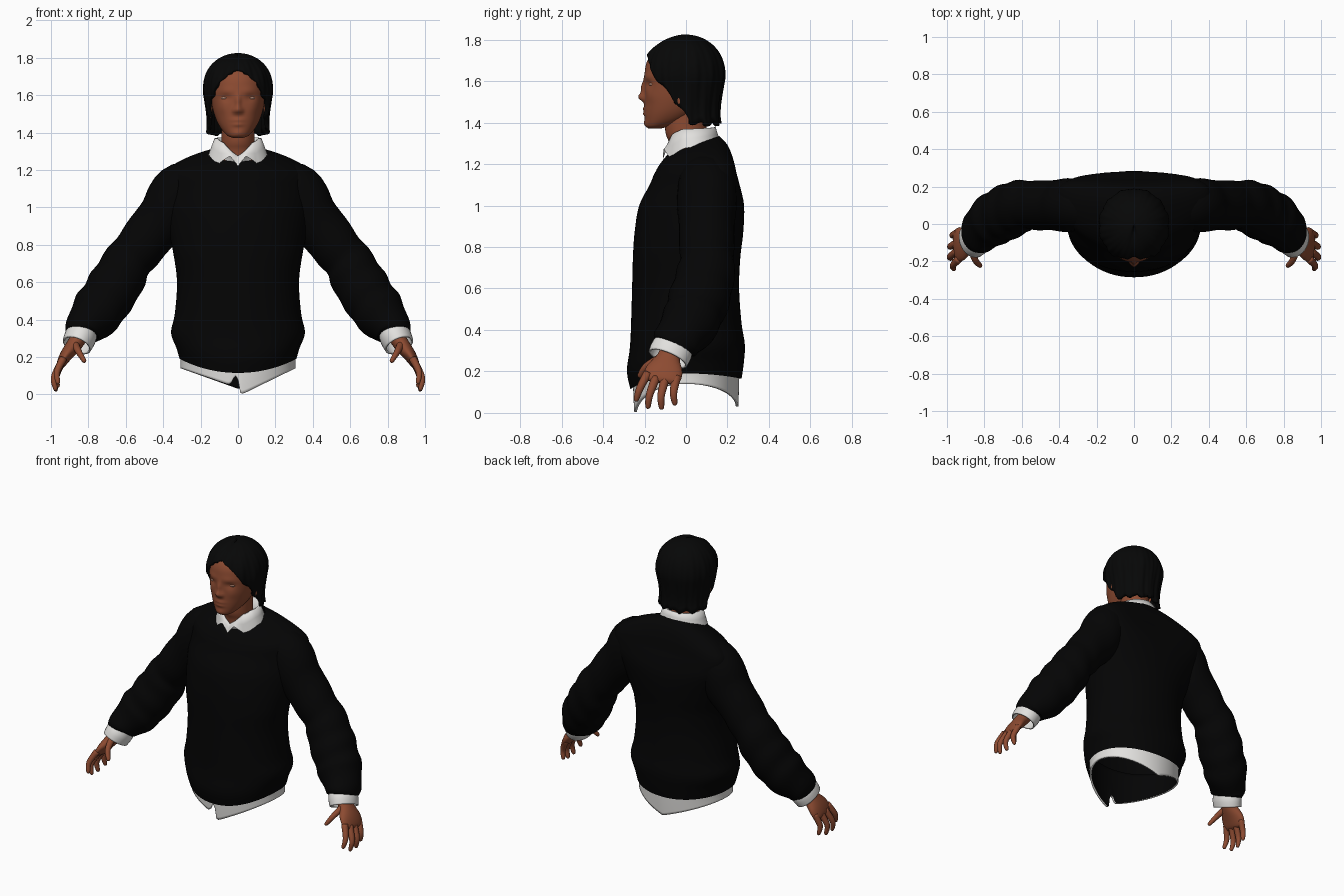
import bpy, math
from math import sin, cos, pi, exp, sqrt
from mathutils import Vector

if "Cube" in bpy.data.objects:
    bpy.data.objects.remove(bpy.data.objects["Cube"])


def material(name, rgb):
    m = bpy.data.materials.new(name)
    m.diffuse_color = (*rgb, 1)
    m.use_nodes = True
    m.node_tree.nodes["Principled BSDF"].inputs["Base Color"].default_value = m.diffuse_color
    return m


KNIT = material("black_knit", (0.0013, 0.0013, 0.0014))
HAIR = material("black_hair", (0.002, 0.0021, 0.0021))
SKIN = material("brown_skin", (0.265, 0.07, 0.031))
WHITE = material("white_cotton", (0.76, 0.75, 0.73))
EYE = material("pale_eye", (0.4, 0.22, 0.16))


def table(pts, x):
    """Piecewise linear lookup."""
    for (x0, y0), (x1, y1) in zip(pts, pts[1:]):
        if x <= x1:
            return y0 + (y1 - y0) * (x - x0) / (x1 - x0)
    return pts[-1][1]


def smooth_rows(rows, steps):
    """Catmull-Rom interpolation of rows of numbers."""
    out = []
    n = len(rows)
    for i in range(n - 1):
        p = [rows[max(0, min(n - 1, i + k))] for k in (-1, 0, 1, 2)]
        for s in range(steps):
            t = s / steps
            out.append([0.5 * (2 * b + (c - a) * t + (2 * a - 5 * b + 4 * c - d) * t * t
                               + (3 * b - a - 3 * c + d) * t ** 3) for a, b, c, d in zip(*p)])
    return out + [list(rows[-1])]


def skin_rings(name, rings, mat, caps=(False, False), mirror=False):
    """Mesh from a stack of closed rings."""
    n = len(rings[0])
    verts = [v for r in rings for v in r]
    faces = [(i * n + j, i * n + (j + 1) % n, (i + 1) * n + (j + 1) % n, (i + 1) * n + j)
             for i in range(len(rings) - 1) for j in range(n)]
    if caps[0]:
        faces.append(tuple(reversed(range(n))))
    if caps[1]:
        faces.append(tuple(range(len(verts) - n, len(verts))))
    me = bpy.data.meshes.new(name)
    me.from_pydata([tuple(v) for v in verts], [], faces)
    me.materials.append(mat)
    me.shade_smooth()
    ob = bpy.data.objects.new(name, me)
    bpy.context.collection.objects.link(ob)
    if mirror:
        ob.modifiers.new("mirror", 'MIRROR')
    return ob


def loft(name, rows, mat, fix=None, segs=64, steps=4, p=2.0, caps=(False, False)):
    """Rows of (z, half width, front y, back y), bottom up, as stacked superellipses."""
    rings = []
    for z, hx, yf, yb in smooth_rows(rows, steps):
        ring = []
        for j in range(segs):
            a = 2 * pi * j / segs
            c, s = cos(a), sin(a)
            x = hx * math.copysign(abs(c) ** (2 / p), c)
            y = (yf + yb) / 2 + (yb - yf) / 2 * math.copysign(abs(s) ** (2 / p), s)
            v = Vector((x, y, z))
            ring.append(fix(v, c, s) if fix else v)
        rings.append(ring)
    return skin_rings(name, rings, mat, caps)


def tube(name, rows, mat, segs=20, steps=4, fold=0.0, caps=(True, True)):
    """Mirrored tube; rows of (x, y, z, radius along y, radius across)."""
    pts = smooth_rows(rows, steps)
    rings = []
    for i, (x, y, z, ru, rv) in enumerate(pts):
        t = (Vector(pts[min(i + 1, len(pts) - 1)][:3]) - Vector(pts[max(i - 1, 0)][:3])).normalized()
        u = Vector((0, 1, 0))
        u = (u - t * u.dot(t)).normalized()
        w = t.cross(u)
        ring = []
        for j in range(segs):
            a = 2 * pi * j / segs
            k = 1 + fold * min(1, i / 15) * sin(i * 0.95 + 1.2 * sin(a) + 0.6 * sin(2 * a))
            ring.append(Vector((x, y, z)) + u * (ru * k * cos(a)) + w * (rv * k * sin(a)))
        rings.append(ring)
    return skin_rings(name, rings, mat, caps, mirror=True)


def ball(name, loc, scale, mat):
    """Mirrored ellipsoid."""
    rings = []
    for i in range(13):
        b = -pi / 2 + pi * i / 12
        r = max(cos(b), 0.01)
        rings.append([(loc[0] + scale[0] * r * cos(2 * pi * j / 20), loc[1] + scale[1] * r * sin(2 * pi * j / 20),
                       loc[2] + scale[2] * sin(b)) for j in range(20)])
    return skin_rings(name, rings, mat, (True, True), mirror=True)


# Sweater body: hem dips at front, shoulders sit back, neckline tilts
def shape_body(v, c, s):
    z = v.z
    hem = max(0, (0.35 - z) / 0.16)
    v.z -= hem * s * s * (0.075 if s < 0 else 0.025)
    v.y += 0.6 * v.x ** 2 * min(1, max(0, (z - 0.75) / 0.3))
    v.z += max(0, (z - 1.15) / 0.14) * 0.36 * (v.y - 0.035)
    return v


loft("sweater_body", [
    (0.19, .312, -.268, .268), (0.25, .33, -.285, .278), (0.33, .358, -.27, .284), (0.43, .338, -.265, .268),
    (0.6, .326, -.26, .256), (0.75, .345, -.256, .262), (0.87, .37, -.248, .276), (1.0, .395, -.226, .28),
    (1.1, .41, -.175, .258), (1.165, .41, -.15, .238), (1.205, .36, -.138, .225), (1.25, .265, -.118, .2),
    (1.29, .145, -.09, .16)], KNIT, shape_body, p=2.1)

# Sleeves
tube("sleeve", [
    (.20, .09, 1.14, .11, .10), (.305, .10, 1.095, .14, .145), (.39, .10, .955, .14, .145), (.515, .10, .80, .13, .13),
    (.59, .10, .705, .135, .13), (.645, .08, .605, .145, .142), (.705, .05, .51, .145, .14),
    (.762, .015, .43, .137, .137), (.828, -.045, .345, .117, .1), (.84, -.06, .318, .102, .085)],
    KNIT, segs=32, steps=5, fold=0.03)

# Shirt cuffs
tube("shirt_cuff", [(.82, -.045, .35, .088, .075), (.843, -.068, .305, .102, .085),
                    (.862, -.088, .262, .1, .08)], WHITE, segs=32, caps=(True, False)
     ).modifiers.new("thickness", 'SOLIDIFY').thickness = 0.01


# Shirt tail with an open front, dark on the inside
def shape_tail(v, c, s):
    w = max(0, (0.3 - v.z) / 0.16)
    drop = 1 - abs(c)
    if s < 0:
        drop *= 0.15 if v.x > 0 else 0.105
        drop -= 0.06 * exp(-((v.x + 0.012) / 0.02) ** 2)
    else:
        drop *= 0.11
    v.z -= w * drop
    return v


tail = loft("shirt_tail", [(0.14, .308, -.25, .252), (0.2, .308, -.255, .256), (0.3, .318, -.255, .26)],
            WHITE, shape_tail, segs=160)
tail.data.materials.append(KNIT)
sol = tail.modifiers.new("thickness", 'SOLIDIFY')
sol.thickness = 0.012
sol.material_offset = 1

# Shirt collar: inner stand, rolled top, pointed fall
TOP = [(0, 1.275), (.3, 1.30), (.7, 1.345), (1.2, 1.368), (pi, 1.378)]
FALL = [(0, 1.222), (.28, 1.275), (.72, 1.232), (1.3, 1.275), (pi, 1.318)]


def collar_ring(rx, ry, height):
    ring = []
    for j in range(96):
        th = 2 * pi * j / 96
        a = abs((th + pi / 2 + pi) % (2 * pi) - pi)
        ring.append((rx * cos(th), 0.025 + ry * sin(th), height(a)))
    return ring


skin_rings("shirt_collar", [
    collar_ring(.158, .137, lambda a: table(FALL, a)),
    collar_ring(.142, .127, lambda a: .5 * (table(FALL, a) + table(TOP, a))),
    collar_ring(.125, .118, lambda a: table(TOP, a)),
    collar_ring(.115, .11, lambda a: table(TOP, a)),
    collar_ring(.108, .10, lambda a: table(TOP, a) - 0.09)], WHITE)

# Neck
loft("neck", [(1.2, .11, -.075, .12), (1.3, .092, -.082, .11), (1.36, .088, -.1, .1), (1.5, .09, -.1, .1)],
     SKIN, segs=40, caps=(True, True))

# Head with sculpted face: (x, z, x spread, z spread, push forward)
FACE = [(0, 1.522, .02, .02, .027), (0, 1.565, .014, .035, .017), (.02, 1.515, .012, .012, .009),
        (.06, 1.622, .05, .02, .005), (.066, 1.586, .028, .018, -.010), (0, 1.466, .035, .009, .008),
        (0, 1.443, .03, .010, .008), (0, 1.395, .03, .018, .007), (.085, 1.53, .03, .03, .005)]


def shape_face(v, c, s):
    if s < 0:
        x, z = abs(v.x), v.z
        v.y -= sum(a * exp(-((x - x0) / sx) ** 2 - ((z - z0) / sz) ** 2) for x0, z0, sx, sz, a in FACE)
    return v


loft("head", [
    (1.372, .03, -.18, -.12), (1.385, .058, -.193, -.07), (1.42, .09, -.198, .02), (1.47, .117, -.2, .09),
    (1.54, .138, -.2, .14), (1.62, .147, -.2, .15), (1.69, .142, -.19, .15), (1.74, .115, -.155, .12),
    (1.78, .06, -.08, .06)], SKIN, shape_face, segs=128, steps=7, p=2.15, caps=(True, True))
ball("eye", (.068, -.158, 1.585), (.024, .02, .011), EYE)
ball("ear", (.15, -.025, 1.525), (.015, .03, .05), SKIN)

# Hair: centre-parted shell with wavy locks and an uneven lower edge
EDGE = [(0, 1.74), (.35, 1.712), (.7, 1.64), (1.1, 1.55), (1.45, 1.47), (1.7, 1.405), (2, 1.393), (pi, 1.396)]
rings = []
for i in range(29):
    s = max(1 - i / 28, 0.01)
    ring = []
    for j in range(144):
        th = 2 * pi * j / 144
        off = (th + pi / 2 + pi) % (2 * pi) - pi
        a = abs(off)
        ze = table(EDGE, a) + 0.010 * sin(13 * a) * min(1, a)
        z = 1.825 - (1.825 - ze) * s * s
        if z > 1.62:
            g = sqrt(max(0, 1 - ((z - 1.62) / 0.205) ** 2.35))
        else:
            d = (1.62 - z) / 0.22
            g = 1 - 0.22 * d + 0.11 * d ** 4
        g *= 1 + s * (0.022 * sin(13 * a + 5 * s) + 0.012 * sin(29 * a - 4 * s))
        part = 0.016 * exp(-(off / 0.3) ** 2) * (1 - s)
        ry = 0.205 if sin(th) < 0 else 0.195
        ring.append((0.188 * g * cos(th), -0.005 + ry * g * sin(th), z - part))
    rings.append(ring)
hair = skin_rings("hair", rings, HAIR, (False, True))
hair.modifiers.new("thickness", 'SOLIDIFY').thickness = 0.022

# Hands
tube("palm", [(.83, -.06, .34, .055, .045), (.872, -.083, .27, .055, .042), (.918, -.102, .21, .088, .034),
              (.945, -.118, .165, .088, .024), (.953, -.122, .148, .07, .012)], SKIN, segs=28)
FINGERS = {"index_finger": ((.935, -.185, .19), (.968, -.222, .12), (.962, -.243, .055)),
           "middle_finger": ((.945, -.145, .17), (.984, -.175, .09), (.975, -.185, .02)),
           "ring_finger": ((.945, -.1, .165), (.982, -.12, .085), (.973, -.118, .016)),
           "little_finger": ((.94, -.045, .175), (.97, -.06, .1), (.963, -.053, .036)),
           "thumb": ((.87, -.12, .265), (.85, -.19, .225), (.818, -.228, .172))}
for name, (a, b, c) in FINGERS.items():
    k = Vector(c) - (Vector(c) - Vector(b)).normalized() * 0.012
    tube(name, [(*a, .022, .021), (*b, .018, .017), (*k, .013, .012), (*c, .004, .004)], SKIN, segs=14)
